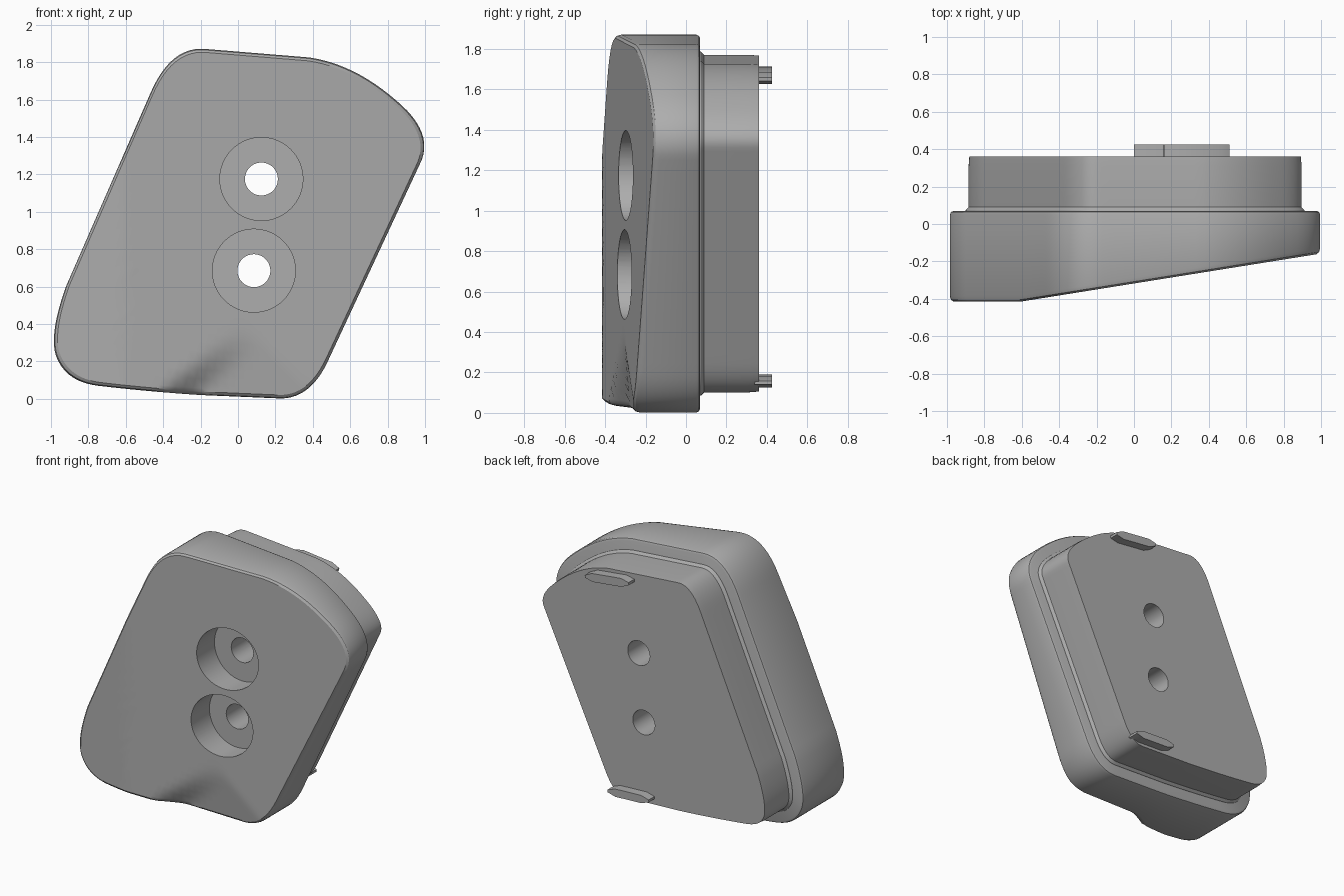
import bpy, bmesh, math
from mathutils import Vector

cube = bpy.data.objects.get("Cube")
if cube:
    bpy.data.objects.remove(cube, do_unlink=True)

grey = bpy.data.materials.new("plain grey")
grey.use_nodes = True
grey.diffuse_color = (0.42, 0.42, 0.42, 1)
grey.node_tree.nodes["Principled BSDF"].inputs["Base Color"].default_value = grey.diffuse_color

CENTRE = Vector((0.0, 0.93))
BACK = 0.07


# Outline in x and z: rounded corners as (start, control, end)
CORNERS = [
    ((-0.47, 1.63), (-0.36, 1.89), (-0.17, 1.87)),
    ((0.38, 1.825), (0.62, 1.79), (0.84, 1.60)),
    ((0.84, 1.60), (1.06, 1.42), (0.97, 1.25)),
    ((0.48, 0.20), (0.38, -0.015), (0.20, 0.003)),
    ((-0.20, 0.02), (-0.50, 0.04), (-0.75, 0.07)),
    ((-0.75, 0.07), (-0.91, 0.09), (-0.965, 0.21)),
    ((-0.965, 0.21), (-1.02, 0.32), (-0.92, 0.60)),
]


def make_outline():
    points = []
    for i, corner in enumerate(CORNERS):
        a, c, b = (Vector(p) for p in corner)
        for k in range(12):
            t = k / 12
            points.append(a * (1 - t) ** 2 + c * 2 * t * (1 - t) + b * t * t)
        following = Vector(CORNERS[(i + 1) % len(CORNERS)][0])
        steps = int((following - b).length / 0.05)
        points += [b.lerp(following, k / steps) for k in range(steps)]
    return points


def inset(points, distance):
    result = []
    for i, p in enumerate(points):
        d = (points[(i + 1) % len(points)] - points[i - 1]).normalized()
        result.append(p + Vector((d.y, -d.x)) * distance)
    return result


def front_y(x, z):
    # Sloping face, levelling off on the right side, with a dip at the bottom
    y = max(-0.415, -0.318 + 0.16 * x)
    side = ((x + 0.42) * 0.35 - (z - 0.03) * 0.45) / 0.57
    blend = min(1, max(0, side / 0.12))
    return y + 0.75 * blend * max(0, -0.25 - 0.16 * z - y)


def finish(obj):
    obj.data.materials.clear()
    obj.data.materials.append(grey)
    bpy.ops.object.select_all(action='DESELECT')
    obj.select_set(True)
    bpy.context.view_layer.objects.active = obj
    bpy.ops.object.shade_smooth_by_angle(angle=math.radians(30))


def loft(name, rings):
    # Skin a list of closed rings and close both ends with fans
    bm = bmesh.new()
    loops = [[bm.verts.new(p) for p in ring] for ring in rings]
    n = len(loops[0])
    for a, b in zip(loops, loops[1:]):
        for i in range(n):
            j = (i + 1) % n
            bm.faces.new((a[i], a[j], b[j], b[i]))
    for loop in (loops[0], loops[-1]):
        middle = sum((v.co for v in loop), Vector()) / n
        hub = bm.verts.new(middle)
        for i in range(n):
            bm.faces.new((loop[i], loop[(i + 1) % n], hub))
    bmesh.ops.recalc_face_normals(bm, faces=bm.faces)
    mesh = bpy.data.meshes.new(name)
    bm.to_mesh(mesh)
    bm.free()
    obj = bpy.data.objects.new(name, mesh)
    bpy.context.collection.objects.link(obj)
    return obj


def flat_ring(points, y):
    return [Vector((p.x, y, p.y)) for p in points]


def face_ring(points, scale, back=0):
    ring = [CENTRE + (p - CENTRE) * scale for p in points]
    return [Vector((p.x, front_y(p.x, p.y) + back, p.y)) for p in ring]


outline = make_outline()

# Main wedge body
rings = [flat_ring(inset(outline, 0.02), BACK),
         flat_ring(inset(outline, 0.006), BACK - 0.006),
         flat_ring(outline, BACK - 0.02),
         face_ring(outline, 1, 0.03),
         face_ring(outline, 0.994, 0.01),
         face_ring(outline, 0.98)]
rings += [face_ring(outline, 0.96 * (1 - k / 18)) for k in range(18)]
body = loft("wedge_body", rings)

# Rear plug with a small fillet at its base
base = inset(outline, 0.1)
plug = loft("rear_plug", [flat_ring(inset(outline, 0.08), 0.05),
                          flat_ring(inset(outline, 0.085), BACK + 0.005),
                          flat_ring(base, BACK + 0.02),
                          flat_ring(base, 0.31),
                          flat_ring(inset(outline, 0.104), 0.36)])


# Counterbored screw holes
def drill(obj, x, z, radius, y0, y1):
    bpy.ops.mesh.primitive_cylinder_add(vertices=64, radius=radius, depth=y1 - y0,
                                        location=(x, (y0 + y1) / 2, z),
                                        rotation=(math.pi / 2, 0, 0))
    cutter = bpy.context.object
    cutter.hide_render = True
    mod = obj.modifiers.new("hole", 'BOOLEAN')
    mod.operation = 'DIFFERENCE'
    mod.solver = 'EXACT'
    mod.object = cutter
    bpy.context.view_layer.objects.active = obj
    bpy.ops.object.modifier_apply(modifier=mod.name)
    bpy.data.objects.remove(cutter, do_unlink=True)


for x, z in ((0.125, 1.175), (0.085, 0.685)):
    drill(body, x, z, 0.222, -0.8, -0.13)
    drill(body, x, z, 0.088, -0.8, 0.8)
    drill(plug, x, z, 0.088, -0.8, 0.8)


# Locating tabs with chamfered ends on the rear face
def tab(name, start, end, half):
    a, b = Vector(start), Vector(end)
    along = (b - a).normalized()
    up = Vector((-along.y, along.x)) * half
    cut = along * 0.06
    points = [a - up * 0.3, a + up * 0.3, a + cut + up, b - cut + up,
              b + up * 0.3, b - up * 0.3, b - cut - up, a + cut - up]
    return loft(name, [flat_ring(points, 0.34), flat_ring(points, 0.425)])


tabs = [tab("upper_tab", (0.16, 1.69), (0.51, 1.65), 0.03),
        tab("lower_tab", (0.0, 0.165), (0.33, 0.15), 0.028)]

for part in [body, plug] + tabs:
    finish(part)
